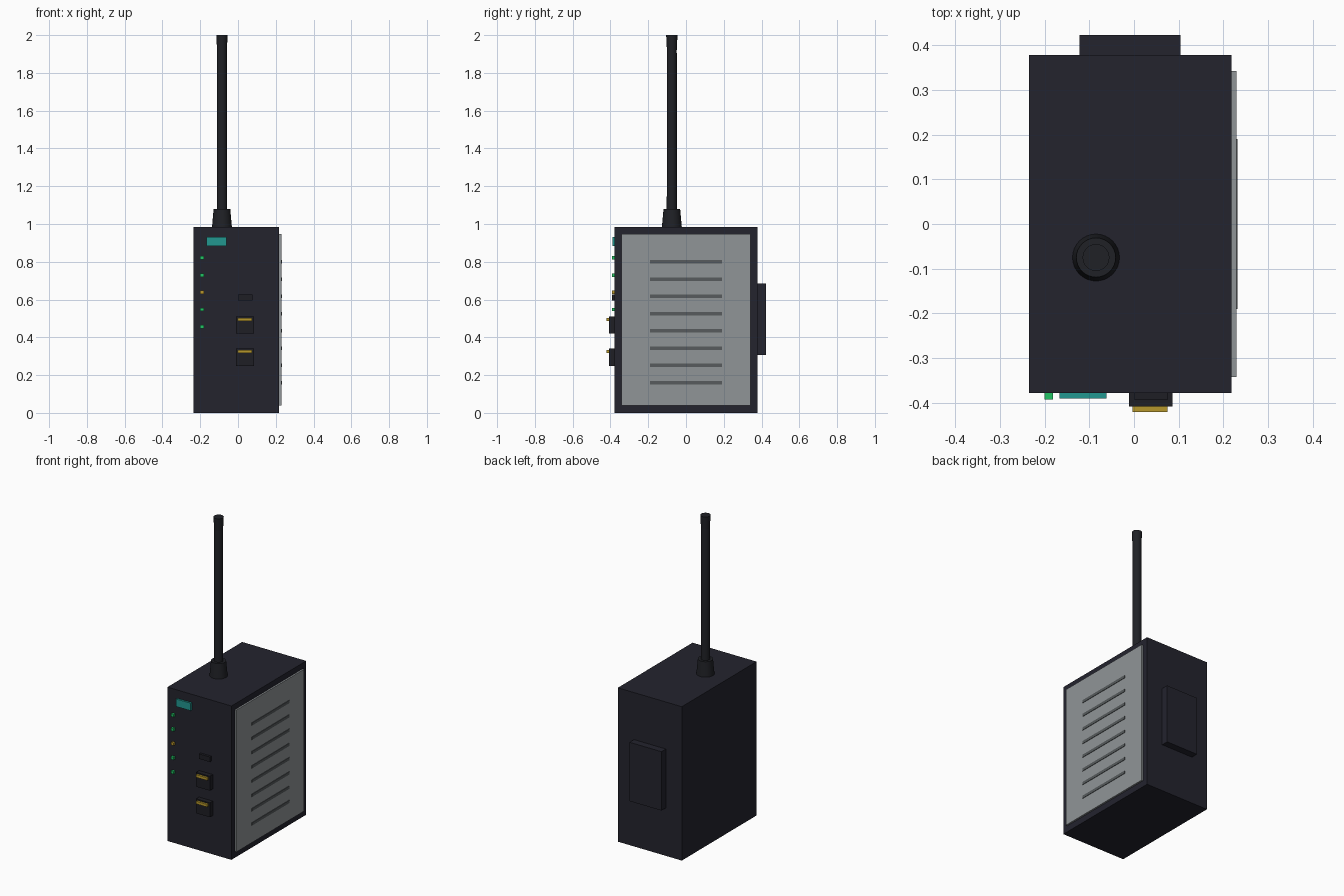
import bpy, math

if "Cube" in bpy.data.objects:
    bpy.data.objects.remove(bpy.data.objects["Cube"])


def material(name, rgb):
    m = bpy.data.materials.new(name)
    m.diffuse_color = (*rgb, 1)
    m.use_nodes = True
    m.node_tree.nodes["Principled BSDF"].inputs["Base Color"].default_value = m.diffuse_color
    return m


housing_col = material("dark housing", (0.017, 0.017, 0.027))
rubber_col = material("antenna black", (0.014, 0.015, 0.019))
port_col = material("port black", (0.013, 0.013, 0.018))
panel_col = material("panel grey", (0.28, 0.30, 0.31))
slot_col = material("slot grey", (0.095, 0.105, 0.11))
teal_col = material("teal", (0.016, 0.31, 0.28))
green_col = material("led green", (0.016, 0.56, 0.13))
amber_col = material("led amber", (0.50, 0.31, 0.025))
gold_col = material("contact gold", (0.47, 0.31, 0.025))


def box(name, x, y, z, mat):
    """Box from (min, max) ranges on each axis."""
    bpy.ops.mesh.primitive_cube_add(size=1, location=[sum(r) / 2 for r in (x, y, z)])
    ob = bpy.context.object
    ob.scale = [r[1] - r[0] for r in (x, y, z)]
    bpy.ops.object.transform_apply(location=False, rotation=False, scale=True)
    ob.name = name
    ob.data.materials.append(mat)
    return ob


def tapered(name, r_bottom, r_top, z0, z1, mat):
    """Round section on the antenna axis."""
    bpy.ops.mesh.primitive_cone_add(vertices=32, radius1=r_bottom, radius2=r_top,
                                    depth=z1 - z0, location=(-0.085, -0.075, (z0 + z1) / 2))
    ob = bpy.context.object
    ob.name = name
    ob.data.materials.append(mat)
    bpy.ops.object.shade_smooth_by_angle(angle=math.radians(35))


# Housing and rear rail mount
box("housing", (-0.235, 0.218), (-0.378, 0.378), (0, 0.985), housing_col)
box("rail_mount", (-0.122, 0.104), (0.37, 0.423), (0.307, 0.684), housing_col)

# Side panel with vent slots
box("side_panel", (0.21, 0.229), (-0.342, 0.342), (0.04, 0.948), panel_col)
for i in range(8):
    z = 0.16 + i * 0.0914
    box(f"vent_slot_{i + 1}", (0.222, 0.232), (-0.19, 0.19), (z - 0.009, z + 0.009), slot_col)

# Front badge plate and status lights
box("badge_plate", (-0.167, -0.062), (-0.39, -0.37), (0.884, 0.932), teal_col)
for i in range(5):
    z = 0.456 + i * 0.0912
    box(f"status_light_{i + 1}", (-0.2, -0.181), (-0.393, -0.37), (z - 0.009, z + 0.009),
        amber_col if i == 2 else green_col)

# Small socket and two network ports with contact pins
box("small_socket", (0.0, 0.076), (-0.393, -0.37), (0.594, 0.626), port_col)
for i, z in enumerate((0.295, 0.465)):
    box(f"port_{i + 1}", (-0.011, 0.086), (-0.408, -0.37), (z - 0.046, z + 0.046), port_col)
    for j in range(8):
        x = -0.003 + j * 0.00975
        box(f"port_{i + 1}_pin_{j + 1}", (x, x + 0.00975), (-0.421, -0.4),
            (z + 0.021, z + 0.038), gold_col)

# Antenna
tapered("antenna_base", 0.053, 0.044, 0.98, 1.08, rubber_col)
tapered("antenna_rod", 0.027, 0.026, 1.07, 1.93, rubber_col)
tapered("antenna_tip", 0.026, 0.030, 1.92, 2.0, rubber_col)
